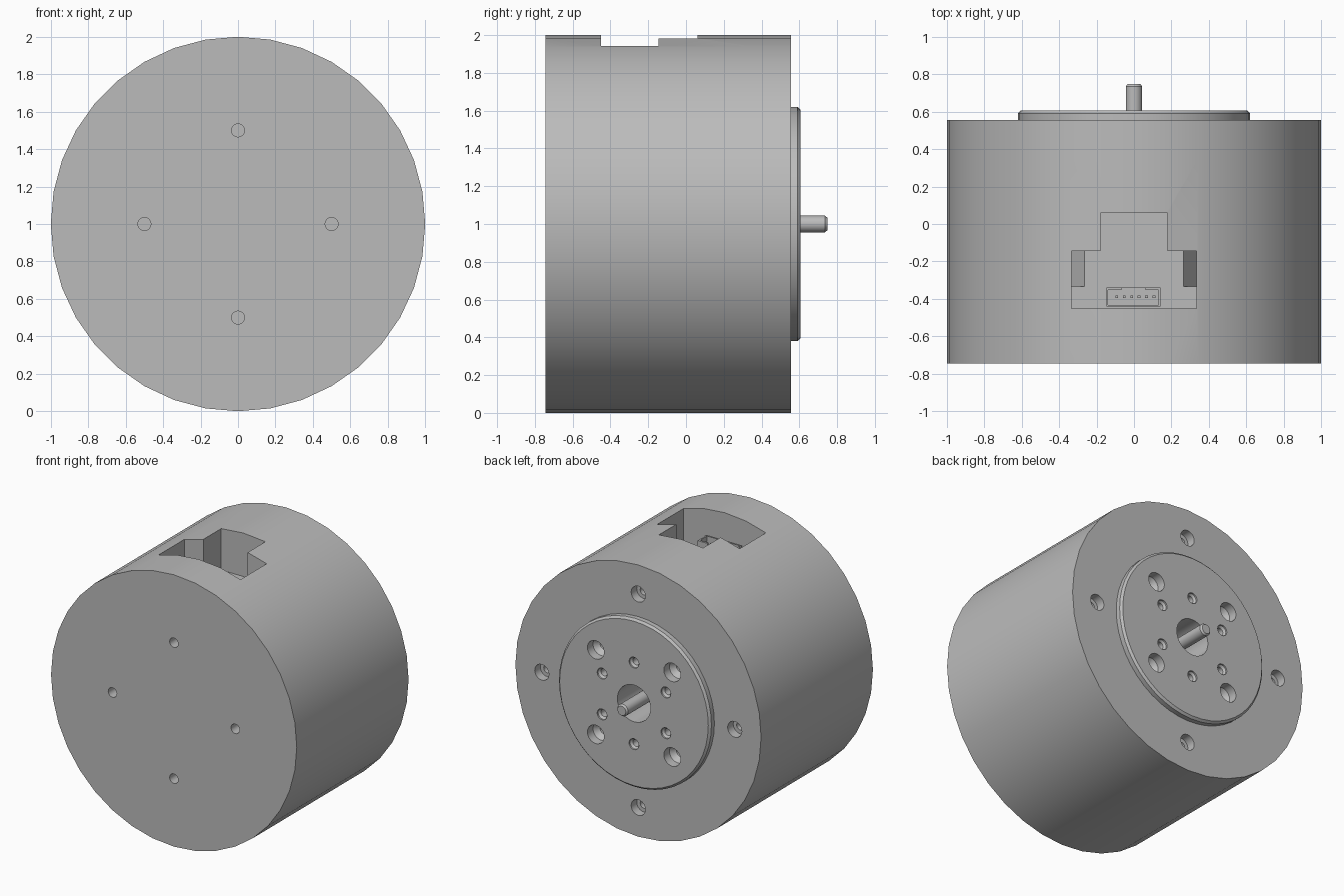
import bpy, bmesh, math
from mathutils import Vector

cube = bpy.data.objects.get("Cube")
if cube:
    bpy.data.objects.remove(cube, do_unlink=True)

grey = bpy.data.materials.new("metal grey")
grey.use_nodes = True
colour = (0.5, 0.5, 0.5, 1)
grey.diffuse_color = colour
grey.node_tree.nodes["Principled BSDF"].inputs["Base Color"].default_value = colour


def lathe(bm, profile, segments, x=0, z=1):
    """Closed solid turned about the y axis; profile is (radius, y) pairs from low to high y."""
    rings = []
    for r, y in profile:
        angles = [2 * math.pi * i / segments for i in range(segments)]
        rings.append([bm.verts.new((x + r * math.sin(a), y, z + r * math.cos(a))) for a in angles])
    for low, high in zip(rings, rings[1:]):
        for i in range(segments):
            j = (i + 1) % segments
            bm.faces.new((low[i], low[j], high[j], high[i]))
    bm.faces.new(rings[0])
    bm.faces.new(rings[-1])


def prism(bm, outline, bottom, top):
    """Extrude an (x, y) outline upward."""
    base = bm.faces.new([bm.verts.new((x, y, bottom)) for x, y in outline])
    new = bmesh.ops.extrude_face_region(bm, geom=[base])["geom"]
    verts = [v for v in new if isinstance(v, bmesh.types.BMVert)]
    bmesh.ops.translate(bm, verts=verts, vec=Vector((0, 0, top - bottom)))


def box(bm, x0, x1, y0, y1, z0, z1):
    prism(bm, [(x0, y0), (x1, y0), (x1, y1), (x0, y1)], z0, z1)


def finish(name, bm):
    bmesh.ops.recalc_face_normals(bm, faces=bm.faces)
    mesh = bpy.data.meshes.new(name)
    bm.to_mesh(mesh)
    bm.free()
    mesh.materials.append(grey)
    obj = bpy.data.objects.new(name, mesh)
    bpy.context.collection.objects.link(obj)
    return obj


def activate(obj):
    bpy.ops.object.select_all(action='DESELECT')
    obj.select_set(True)
    bpy.context.view_layer.objects.active = obj


def cut(obj, cutter):
    activate(obj)
    mod = obj.modifiers.new("cut", 'BOOLEAN')
    mod.operation = 'DIFFERENCE'
    mod.solver = 'EXACT'
    mod.object = cutter
    bpy.ops.object.modifier_apply(modifier=mod.name)


def turned(name, profile, segments):
    bm = bmesh.new()
    lathe(bm, profile, segments)
    return finish(name, bm)


# Main turned parts
FLOOR = 1.68
body = turned("motor_body", [(1, -0.745), (1, 0.35)], 36)
cap = turned("end_cap", [(1, 0.35), (1, 0.555)], 36)
flange = turned("output_flange", [(0.62, 0.555), (0.62, 0.59), (0.605, 0.605)], 48)
shaft = turned("output_shaft", [(0.044, 0.1), (0.044, 0.735), (0.034, 0.748)], 24)

# Screw holes and central bore
bm = bmesh.new()
for k in range(4):
    a = k * math.pi / 2
    s, c = math.sin(a), math.cos(a)
    lathe(bm, [(0.035, -0.8), (0.035, -0.55)], 20, 0.5 * s, 1 + 0.5 * c)
    lathe(bm, [(0.03, 0.37), (0.03, 0.49), (0.058, 0.49), (0.058, 0.6)], 20, 0.785 * s, 1 + 0.785 * c)
    d = a + math.pi / 4
    lathe(bm, [(0.04, 0.4), (0.04, 0.5), (0.068, 0.54), (0.068, 0.65)], 20,
          0.44 * math.sin(d), 1 + 0.44 * math.cos(d))
for k in range(6):
    a = k * math.pi / 3
    lathe(bm, [(0.026, 0.4), (0.026, 0.58), (0.04, 0.594), (0.04, 0.65)], 20,
          0.3 * math.sin(a), 1 + 0.3 * math.cos(a))
lathe(bm, [(0.135, 0.1), (0.135, 0.65)], 32)
holes = finish("hole_cutter", bm)

# T-shaped cable pocket with sloping shoulders beside the floor
bm = bmesh.new()
half = [(0.335, -0.45), (0.335, -0.145), (0.18, -0.145), (0.18, 0.06)]
prism(bm, half + [(-x, y) for x, y in reversed(half)], FLOOR, 2.2)
pocket = finish("pocket_cutter", bm)
bm = bmesh.new()
for side in (-1, 1):
    wedge = [(0.265, FLOOR + 0.01), (0.335, FLOOR + 0.01), (0.335, FLOOR - 0.11), (0.265, FLOOR)]
    ends = [[bm.verts.new((side * x, y, z)) for x, z in wedge] for y in (-0.335, -0.145)]
    bm.faces.new(ends[0])
    bm.faces.new(ends[1])
    for i in range(4):
        j = (i + 1) % 4
        bm.faces.new((ends[0][i], ends[0][j], ends[1][j], ends[1][i]))
shoulders = finish("shoulder_cutter", bm)

for part in (body, cap, flange):
    cut(part, holes)
cut(body, pocket)
cut(body, shoulders)

# Cable socket on the pocket floor
bm = bmesh.new()
box(bm, -0.148, 0.142, -0.44, -0.338, FLOOR, FLOOR + 0.12)
socket = finish("cable_socket", bm)
bm = bmesh.new()
notched = [(-0.138, -0.432), (0.132, -0.432), (0.132, -0.352), (0.062, -0.352),
           (0.062, -0.33), (-0.068, -0.33), (-0.068, -0.352), (-0.138, -0.352)]
prism(bm, notched, FLOOR + 0.02, FLOOR + 0.2)
socket_cutter = finish("socket_cutter", bm)
cut(socket, socket_cutter)

# Row of contact pins
bm = bmesh.new()
for k in range(6):
    x = -0.093 + 0.04 * k
    box(bm, x - 0.007, x + 0.007, -0.394, -0.382, FLOOR + 0.01, FLOOR + 0.1)
finish("contact_pins", bm)

for helper in (holes, pocket, shoulders, socket_cutter):
    bpy.data.objects.remove(helper, do_unlink=True)

# Smooth the turned surfaces and keep the edges crisp
for part in (body, cap, flange, shaft):
    activate(part)
    bpy.ops.object.shade_smooth_by_angle(angle=math.radians(25))
